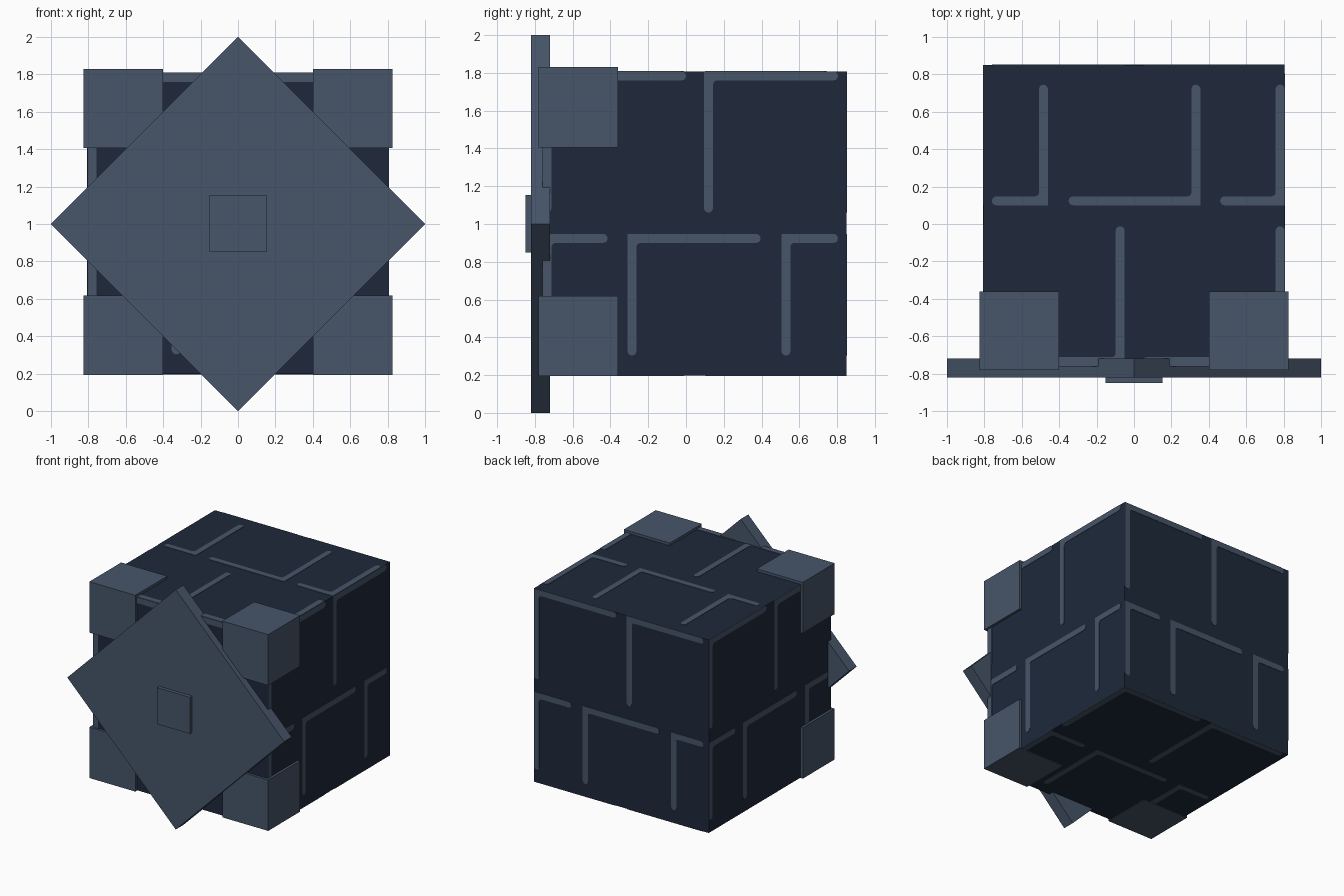
import bpy, bmesh, math
from mathutils import Matrix, Vector

old = bpy.data.objects.get("Cube")
if old:
    bpy.data.objects.remove(old, do_unlink=True)


def material(name, rgb):
    m = bpy.data.materials.new(name)
    m.use_nodes = True
    m.diffuse_color = (*rgb, 1)
    m.node_tree.nodes["Principled BSDF"].inputs["Base Color"].default_value = (*rgb, 1)
    return m


NAVY = material("dark navy", (0.013, 0.022, 0.044))
SLATE = material("slate grey", (0.063, 0.091, 0.141))


def finish(name, bm, mat):
    bmesh.ops.recalc_face_normals(bm, faces=bm.faces)
    mesh = bpy.data.meshes.new(name)
    bm.to_mesh(mesh)
    bm.free()
    mesh.materials.append(mat)
    obj = bpy.data.objects.new(name, mesh)
    bpy.context.collection.objects.link(obj)
    return obj


def box(name, centre, size, mat, turn=0):
    bm = bmesh.new()
    place = (Matrix.Translation(centre) @ Matrix.Rotation(turn, 4, "Y")
             @ Matrix.Diagonal((*size, 1)))
    bmesh.ops.create_cube(bm, size=1, matrix=place)
    return finish(name, bm, mat)


# Main body
HALF = 0.805
CENTRE = Vector((0, 0.045, 1.003))
box("body", CENTRE, [2 * HALF] * 3, NAVY)

# Mortar lines: L shapes with rounded ends and a filleted inner corner
WIDTH, THICK = 0.048, 0.003


def arc(cx, cy, r, start, end, steps=6):
    angles = [math.radians(start + (end - start) * i / steps) for i in range(steps + 1)]
    return [(cx + r * math.cos(a), cy + r * math.sin(a)) for a in angles]


def l_outline(left, right, top, bottom):
    r = WIDTH / 2
    fillet = 0.022
    return ([(left, top)]
            + arc(right - r, top - r, r, 90, -90)
            + arc(left + WIDTH + fillet, top - WIDTH - fillet, fillet, 90, 180, 4)
            + arc(left + r, bottom + r, r, 0, -180))


BRICKS = [  # left, right, top, bottom on a centred face
    (-HALF, -0.045, HALF, 0.057),
    (0.05, 0.76, HALF, 0.057),
    (-HALF, -0.46, -0.055, -0.7),
    (-0.355, 0.35, -0.055, -0.7),
    (0.46, 0.76, -0.055, -0.7),
]

FACES = {  # side: (across, up) directions
    "front": ((1, 0, 0), (0, 0, 1)),
    "left": ((0, 1, 0), (0, 0, 1)),
    "back": ((-1, 0, 0), (0, 0, 1)),
    "right": ((0, -1, 0), (0, 0, 1)),
    "top": ((-1, 0, 0), (0, -1, 0)),
    "bottom": ((-1, 0, 0), (0, 1, 0)),
}

for side, (across, up) in FACES.items():
    u, v = Vector(across), Vector(up)
    n = u.cross(v)
    bm = bmesh.new()
    for brick in BRICKS:
        verts = [bm.verts.new(CENTRE + u * a + v * b + n * HALF)
                 for a, b in l_outline(*brick)]
        base = bm.faces.new(verts)
        grown = bmesh.ops.extrude_face_region(bm, geom=[base], use_keep_orig=True)
        moved = [g for g in grown["geom"] if isinstance(g, bmesh.types.BMVert)]
        bmesh.ops.translate(bm, verts=moved, vec=n * THICK)
    finish("mortar_lines_" + side, bm, SLATE)

# Corner blocks around the front
for side, x in (("left", 0.613), ("right", -0.613)):
    for level, z in (("lower", 0.406), ("upper", 1.618)):
        box(f"{level}_{side}_corner_block", (x, -0.57, z), (0.424, 0.42, 0.424), SLATE)

# Diamond plate with a raised square boss
box("diamond_plate", (0, -0.77, 1), (math.sqrt(2), 0.1, math.sqrt(2)), SLATE, math.pi / 4)
box("centre_boss", (0, -0.83, 1.002), (0.304, 0.04, 0.304), SLATE)
